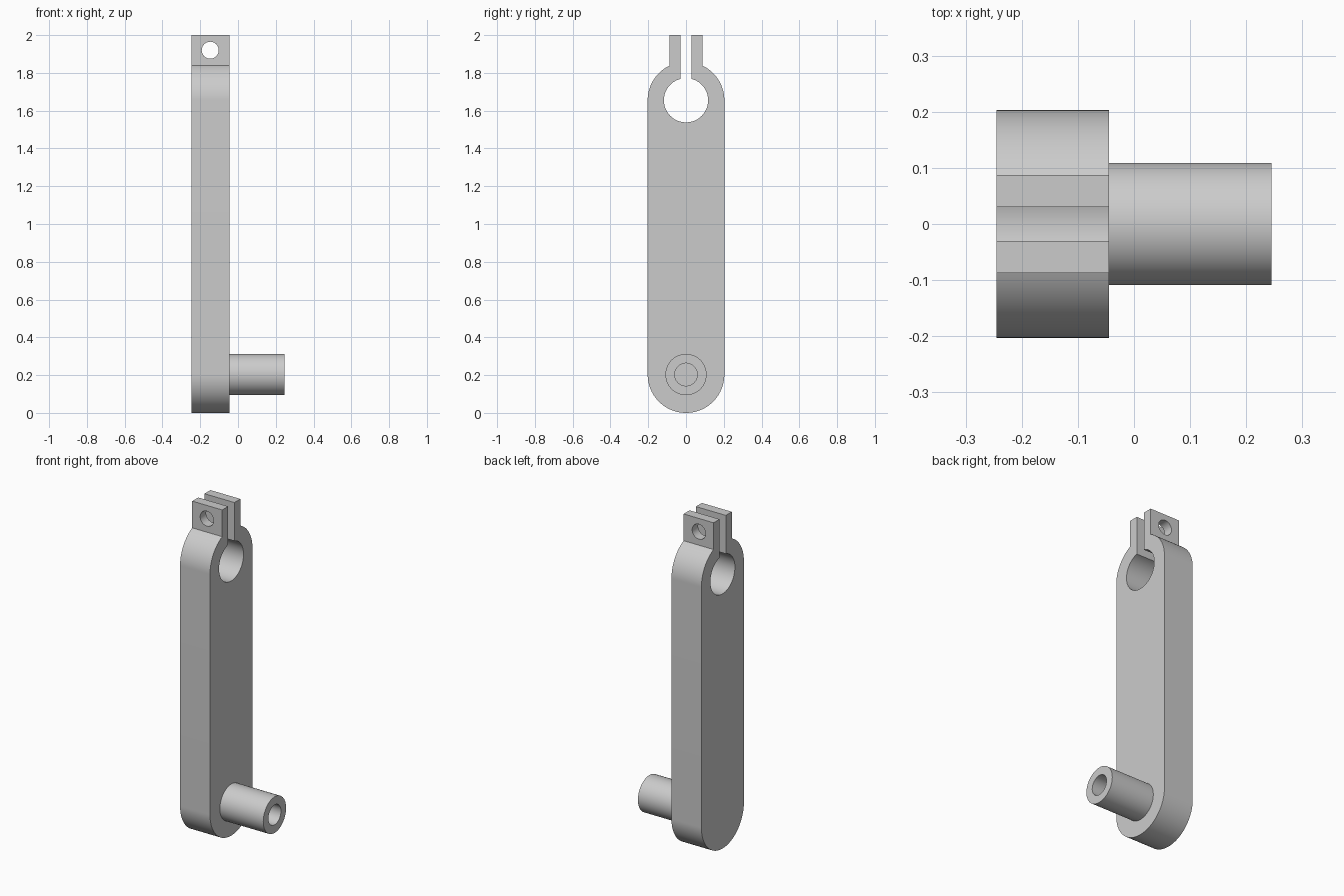
import bpy, bmesh
from math import sin, cos, pi, asin, radians

if "Cube" in bpy.data.objects:
    bpy.data.objects.remove(bpy.data.objects["Cube"], do_unlink=True)

X_BACK, X_FACE, X_TIP = -0.245, -0.045, 0.245
R_ARM, Z_PIN, Z_EYE, R_EYE = 0.203, 0.203, 1.655, 0.117
SLOT, TAB = 0.03, 0.087      # half widths of the slot and of the clamp ears

steel = bpy.data.materials.new("plain_grey")
steel.use_nodes = True
grey = (0.6, 0.6, 0.6, 1)
steel.diffuse_color = grey
steel.node_tree.nodes["Principled BSDF"].inputs["Base Color"].default_value = grey


def finish(name, bm):
    bmesh.ops.recalc_face_normals(bm, faces=bm.faces)
    mesh = bpy.data.meshes.new(name)
    bm.to_mesh(mesh)
    bm.free()
    mesh.materials.append(steel)
    obj = bpy.data.objects.new(name, mesh)
    bpy.context.collection.objects.link(obj)
    return obj


def activate(obj):
    bpy.ops.object.select_all(action="DESELECT")
    obj.select_set(True)
    bpy.context.view_layer.objects.active = obj


def smooth(obj):
    activate(obj)
    bpy.ops.object.shade_smooth_by_angle(angle=radians(30))


def arc(r, z, start, end, n):
    """Points (y, z) on an arc, angles measured from straight up."""
    angles = [start + (end - start) * i / n for i in range(n + 1)]
    return [(r * sin(a), z + r * cos(a)) for a in angles]


# Arm outline: rounded bar, clamp ears and slotted eye in one loop
a_tab, a_slot = asin(TAB / R_ARM), asin(SLOT / R_EYE)
outline = [(SLOT, 2), (TAB, 2)]
outline += arc(R_ARM, Z_EYE, a_tab, pi / 2, 24)
outline += arc(R_ARM, Z_PIN, pi / 2, 3 * pi / 2, 64)
outline += arc(R_ARM, Z_EYE, 3 * pi / 2, 2 * pi - a_tab, 24)
outline += [(-TAB, 2), (-SLOT, 2)]
outline += arc(R_EYE, Z_EYE, 2 * pi - a_slot, a_slot, 72)

bm = bmesh.new()
face = bm.faces.new([bm.verts.new((X_BACK, y, z)) for y, z in outline])
side = bmesh.ops.extrude_face_region(bm, geom=[face], use_keep_orig=True)
moved = [v for v in side["geom"] if isinstance(v, bmesh.types.BMVert)]
bmesh.ops.translate(bm, verts=moved, vec=(X_FACE - X_BACK, 0, 0))
arm = finish("crank_arm", bm)

# Bolt hole through both clamp ears
bpy.ops.mesh.primitive_cylinder_add(vertices=48, radius=0.045, depth=0.4,
                                    location=(-0.147, 0, 1.92),
                                    rotation=(pi / 2, 0, 0))
cutter = bpy.context.object
cutter.name = "bolt_hole_cutter"
cutter.hide_render = True
cutter.data.materials.append(steel)
cut = arm.modifiers.new("bolt_hole", "BOOLEAN")
cut.operation, cut.solver, cut.object = "DIFFERENCE", "EXACT", cutter
activate(arm)
bpy.ops.object.modifier_apply(modifier=cut.name)
bpy.data.objects.remove(cutter, do_unlink=True)
smooth(arm)

# Hollow pin: a turned profile of (x, radius), closed at the arm face
profile = [(X_FACE, 0.109), (X_TIP, 0.109), (X_TIP, 0.06), (X_FACE, 0.06)]
bm = bmesh.new()
N = 64
rings = [[bm.verts.new((x, r * sin(2 * pi * i / N), Z_PIN + r * cos(2 * pi * i / N)))
          for i in range(N)] for x, r in profile]
for a, b in zip(rings, rings[1:]):
    for i in range(N):
        j = (i + 1) % N
        bm.faces.new((a[i], a[j], b[j], b[i]))
pin = finish("hollow_pin", bm)
smooth(pin)
